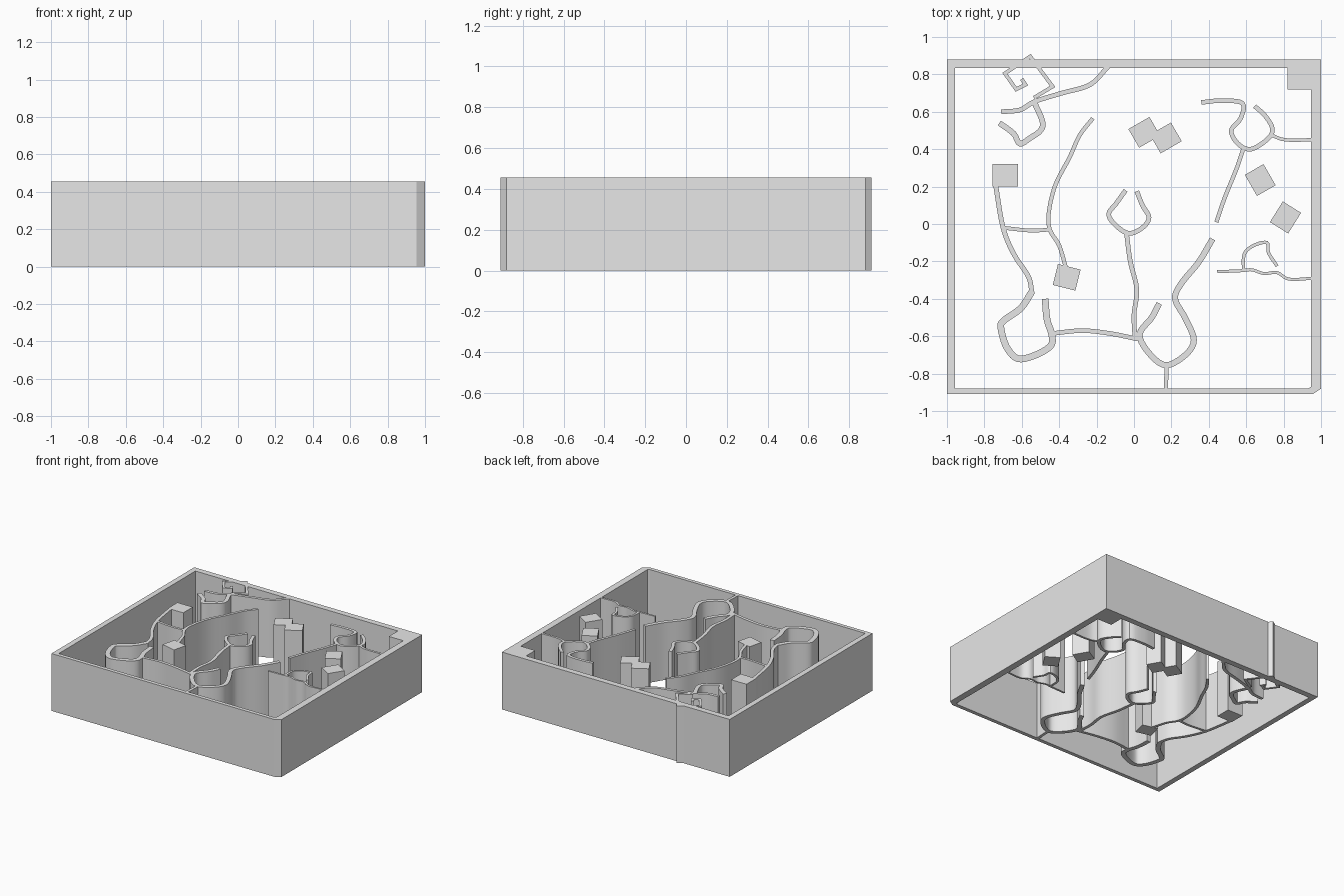
import bpy
import bmesh
from math import radians
from mathutils import Vector, Matrix

HEIGHT = 0.455

cube = bpy.data.objects.get("Cube")
if cube:
    bpy.data.objects.remove(cube, do_unlink=True)

grey = bpy.data.materials.new("plain_grey")
grey.use_nodes = True
grey.diffuse_color = (0.8, 0.8, 0.8, 1)
grey.node_tree.nodes["Principled BSDF"].inputs["Base Color"].default_value = grey.diffuse_color

parts = []


def finish(name, bm):
    """Turn a bmesh into a named grey object."""
    bmesh.ops.recalc_face_normals(bm, faces=bm.faces)
    mesh = bpy.data.meshes.new(name)
    bm.to_mesh(mesh)
    bm.free()
    mesh.materials.append(grey)
    obj = bpy.data.objects.new(name, mesh)
    bpy.context.collection.objects.link(obj)
    parts.append(obj)


def strip(name, side_a, side_b, closed=False):
    """Full-height wall filling the space between two matching outlines."""
    bm = bmesh.new()
    rows = [[bm.verts.new((p[0], p[1], z)) for p, z in
             ((a, 0), (b, 0), (b, HEIGHT), (a, HEIGHT))]
            for a, b in zip(side_a, side_b)]
    pairs = list(zip(rows, rows[1:]))
    if closed:
        pairs.append((rows[-1], rows[0]))
    else:
        bm.faces.new(rows[0])
        bm.faces.new(rows[-1])
    for r, s in pairs:
        for i in range(4):
            j = (i + 1) % 4
            bm.faces.new((r[i], r[j], s[j], s[i]))
    finish(name, bm)


def smooth_path(points, steps=5):
    """Catmull-Rom curve through the points."""
    ext = [points[0] * 2 - points[1]] + points + [points[-1] * 2 - points[-2]]
    out = []
    for a, b, c, d in zip(ext, ext[1:], ext[2:], ext[3:]):
        for k in range(steps):
            t = k / steps
            out.append((b * 2 + (c - a) * t + (a * 2 - b * 5 + c * 4 - d) * t ** 2
                        + (b * 3 - a - c * 3 + d) * t ** 3) / 2)
    return out + [points[-1]]


def wall(name, width, points, curved=True):
    """Wall of even thickness that follows a path with mitred bends."""
    path = [Vector(p) for p in points]
    if curved:
        path = smooth_path(path)
    dirs = [(q - p).normalized() for p, q in zip(path, path[1:])]
    left, right = [], []
    for p, d, e in zip(path, dirs[:1] + dirs, dirs + dirs[-1:]):
        tangent = (d + e).normalized()
        normal = Vector((-tangent.y, tangent.x))
        offset = normal * (width / 2 / max(tangent.dot(d), 0.5))
        left.append(p + offset)
        right.append(p - offset)
    strip(name, left, right)


def block(name, x, y, width, depth, turn=0):
    """Full-height solid block turned about the vertical."""
    bm = bmesh.new()
    bmesh.ops.create_cube(bm, size=1, matrix=(
        Matrix.Translation((x, y, HEIGHT / 2)) @ Matrix.Rotation(radians(turn), 4, "Z")
        @ Matrix.Diagonal((width, depth, HEIGHT, 1))))
    finish(name, bm)


# Outer frame with one chamfered corner, open above and below
strip("outer_frame",
      [(-1, -.91), (.955, -.91), (1, -.88), (1, .88), (-1, .88)],
      [(-.957, -.88), (.93, -.88), (.947, -.87), (.947, .833), (-.957, .833)],
      closed=True)
block("corner_block", .885, .78, .13, .12)

# Solid blocks
block("left_block", -.688, .26, .135, .12)
block("centre_left_block", -.36, -.285, .125, .115, -14)
block("twin_block_a", .055, .49, .13, .115, 30)
block("twin_block_b", .17, .46, .13, .115, 30)
block("right_block_upper", .675, .235, .115, .13, 30)
block("right_block_lower", .81, .035, .115, .13, -32)

# Small angular room that pokes through the back
wall("angular_room", .02, [(-.6, .775), (-.58, .745), (-.63, .72), (-.69, .805),
                           (-.555, .896), (-.435, .735), (-.535, .675)], curved=False)

# Back left walls
wall("back_left_wall", .025, [(-.14, .84), (-.235, .745), (-.385, .7), (-.53, .655),
                              (-.61, .61), (-.71, .6)])
wall("back_left_loop", .03, [(-.535, .655), (-.49, .55), (-.5, .5), (-.555, .46),
                             (-.61, .43), (-.645, .485), (-.72, .54)])

# Left side walls
wall("centre_left_wall", .022, [(-.22, .565), (-.29, .475), (-.345, .355), (-.42, .21),
                                (-.455, .065), (-.45, -.03), (-.4, -.115), (-.365, -.23)])
wall("left_wall", .026, [(-.74, .21), (-.7, -.02), (-.64, -.165), (-.565, -.28),
                         (-.545, -.37)])
wall("left_loop", .036, [(-.545, -.36), (-.605, -.45), (-.7, -.52), (-.71, -.565),
                         (-.68, -.66), (-.62, -.72), (-.525, -.7), (-.445, -.65),
                         (-.44, -.59), (-.465, -.51), (-.475, -.4)])
wall("left_link", .02, [(-.7, -.02), (-.555, -.035), (-.45, -.03)])
wall("front_link", .024, [(-.435, -.585), (-.28, -.57), (-.13, -.585), (.02, -.615)])

# Central walls
wall("centre_loop", .025, [(-.045, .18), (-.095, .11), (-.135, .055), (-.105, 0),
                           (-.03, -.05), (.045, -.02), (.08, .035), (.045, .1),
                           (.015, .175)])
wall("centre_stem", .025, [(-.04, -.05), (-.02, -.2), (.015, -.35), (0, -.485),
                           (.005, -.61)])
wall("front_loop", .032, [(.135, -.425), (.095, -.5), (.03, -.59), (.08, -.69),
                          (.17, -.755), (.275, -.7), (.32, -.62), (.275, -.505),
                          (.22, -.4), (.255, -.315), (.345, -.205), (.42, -.08)])
wall("front_stem", .022, [(.175, -.755), (.17, -.89)])

# Right side walls
wall("back_right_loop", .024, [(.36, .65), (.47, .66), (.58, .645), (.57, .565),
                               (.52, .5), (.555, .43), (.625, .4), (.715, .455),
                               (.74, .51), (.7, .58), (.645, .63)])
wall("back_right_link", .018, [(.735, .475), (.81, .45), (.96, .45)])
wall("back_right_stem", .022, [(.585, .405), (.55, .3), (.485, .14), (.44, .01)])
wall("right_wall", .016, [(.445, -.255), (.57, -.25), (.63, -.245), (.695, -.265),
                          (.765, -.26), (.83, -.295), (.96, -.29)])
wall("right_hook", .018, [(.585, -.245), (.59, -.16), (.64, -.115), (.71, -.1),
                          (.72, -.155), (.765, -.225)])

# Smooth the curved walls and keep the corners crisp
bpy.ops.object.select_all(action="DESELECT")
for obj in parts:
    obj.select_set(True)
bpy.context.view_layer.objects.active = parts[0]
bpy.ops.object.shade_smooth_by_angle(angle=radians(30))
